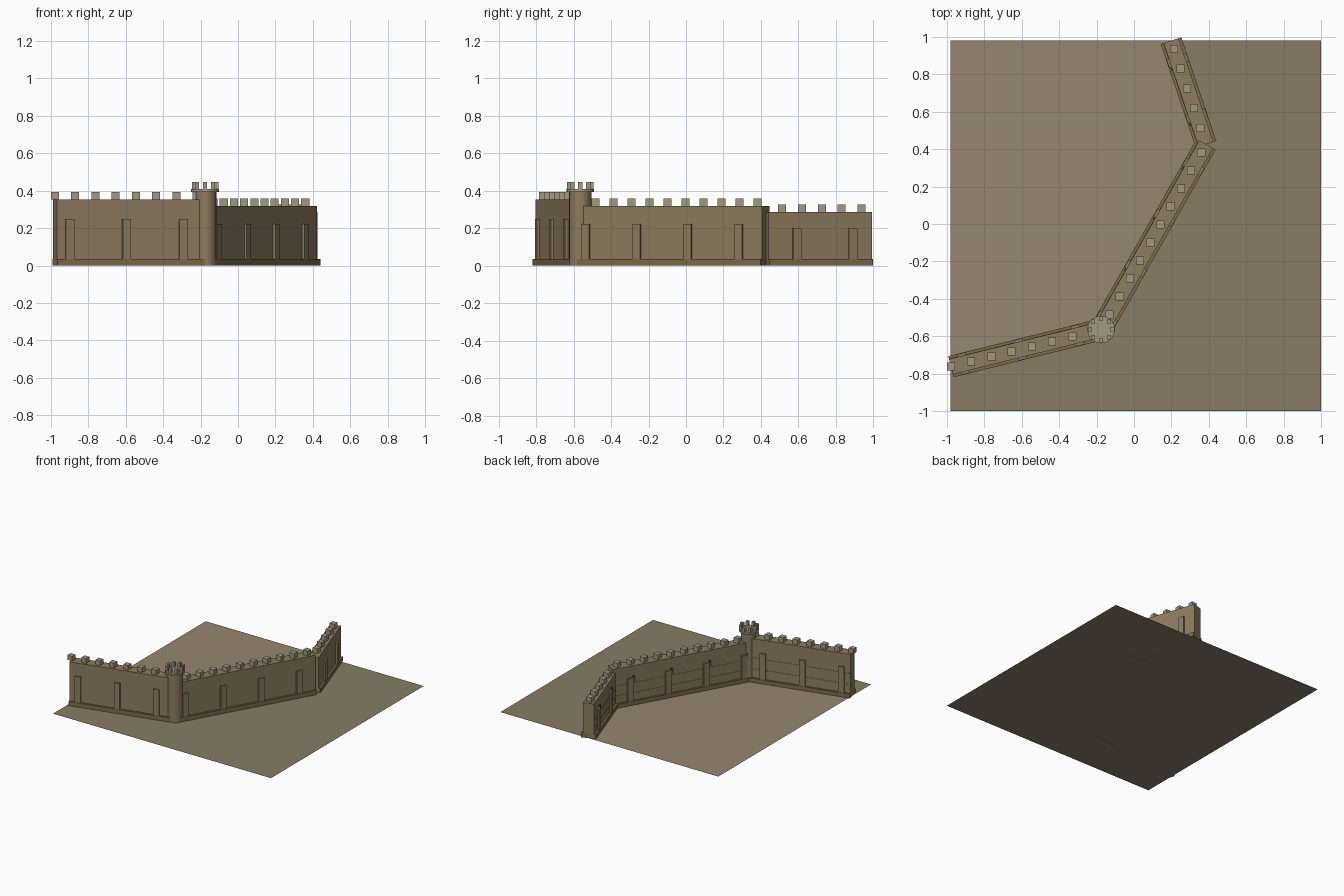
import bpy, bmesh, math
from mathutils import Vector, Matrix

if "Cube" in bpy.data.objects:
    bpy.data.objects.remove(bpy.data.objects["Cube"])


def material(name, r, g, b):
    m = bpy.data.materials.new(name)
    m.diffuse_color = (r, g, b, 1)
    m.use_nodes = True
    m.node_tree.nodes["Principled BSDF"].inputs["Base Color"].default_value = m.diffuse_color
    return m


WALL = material("wall_stone", 0.27, 0.20, 0.115)
PLINTH = material("plinth_stone", 0.21, 0.145, 0.07)
PALE = material("pale_stone", 0.37, 0.31, 0.22)
SLIT = material("slit_dark", 0.025, 0.07, 0.08)
OUTER = material("outer_earth", 0.25, 0.20, 0.13)
INNER = material("inner_earth", 0.31, 0.24, 0.16)


def finish(name, bm, mat):
    me = bpy.data.meshes.new(name)
    bm.to_mesh(me)
    bm.free()
    me.materials.append(mat)
    ob = bpy.data.objects.new(name, me)
    bpy.context.collection.objects.link(ob)
    return ob


def boxes(name, items, mat, frame=Matrix()):
    """One object made of boxes given as (centre x, centre y, bottom z, size x, y, z)."""
    bm = bmesh.new()
    for x, y, z, sx, sy, sz in items:
        m = frame @ Matrix.Translation((x, y, z + sz / 2)) @ Matrix.Diagonal((sx, sy, sz, 1))
        bmesh.ops.create_cube(bm, size=1, matrix=m)
    return finish(name, bm, mat)


def cylinder(name, x, y, z, r, h, mat):
    bm = bmesh.new()
    bmesh.ops.create_cone(bm, cap_ends=True, segments=20, radius1=r, radius2=r, depth=h,
                          matrix=Matrix.Translation((x, y, z + h / 2)))
    ob = finish(name, bm, mat)
    bpy.context.view_layer.objects.active = ob
    ob.select_set(True)
    bpy.ops.object.shade_smooth_by_angle(angle=math.radians(35))
    ob.select_set(False)


def ground(name, pts, z, mat):
    bm = bmesh.new()
    bm.faces.new([bm.verts.new((x, y, z)) for x, y in pts])
    bmesh.ops.triangulate(bm, faces=bm.faces[:])
    finish(name, bm, mat)


# Wall corner points
A, B, C, D = (-0.979, -0.763), (-0.176, -0.564), (0.385, 0.426), (0.198, 0.98)

# Ground: whole field, with the enclosed yard laid on it
ground("outer_ground", [(-0.98, -1), (1, -1), (1, 0.98), (-0.98, 0.98)], 0, OUTER)
ground("inner_ground", [(-0.98, 0.98), (-0.98, A[1]), B, C, (D[0], 0.98)], 0.002, INNER)

# start, end, height, pilaster start, pilaster count, merlon start, merlon count, merlon step
walls = [
    ("west_wall", A, B, 0.354, 0.07, 3, 0.0, 8, 0.1115),
    ("middle_wall", B, C, 0.319, 0.061, 4, 0.092, 10, 0.1105),
    ("north_wall", C, D, 0.286, 0.16, 2, 0.092, 5, 0.1117),
]
for name, p, q, h, t0, n, m0, mn, step in walls:
    p, d = Vector(p), Vector(q) - Vector(p)
    L = d.length
    frame = Matrix.Translation((p.x, p.y, 0)) @ Matrix.Rotation(math.atan2(d.y, d.x), 4, 'Z')
    boxes(name, [(L / 2, 0, 0, L, 0.084, h)], WALL, frame)
    boxes(name + "_plinth", [(L / 2, 0, 0, L, 0.116, 0.035)], PLINTH, frame)
    # Pilasters on both faces
    ts = [t0 + i * 0.313 for i in range(n)]
    boxes(name + "_pilasters", [(t, s * 0.048, 0, 0.046, 0.016, 0.7 * h)
                                for t in ts for s in (-1, 1)], WALL, frame)
    # Thin stone courses on the inner face
    boxes(name + "_courses", [(L / 2, 0.042, f * h, L, 0.003, 0.004)
                              for f in (0.3, 0.55)], PLINTH, frame)
    # Small dark slits beside the inner pilasters
    if name != "west_wall":
        boxes(name + "_slits", [(t - 0.032, 0.044, 0.6 * h, 0.018, 0.012, 0.045)
                                for t in ts], SLIT, frame)
    # Merlons stay square to the grid
    u = d.normalized()
    spots = [p + u * (m0 + i * step) for i in range(mn)]
    boxes(name + "_merlons", [(s.x, s.y, h, 0.043, 0.043, 0.039) for s in spots], PALE)

# Corner tower with cap and crown of merlons
cylinder("tower_body", B[0], B[1], 0, 0.06, 0.396, WALL)
cylinder("tower_cap", B[0], B[1], 0.394, 0.074, 0.014, PALE)
crown = [(B[0] + 0.06 * math.cos(k * math.pi / 4), B[1] + 0.06 * math.sin(k * math.pi / 4),
          0.406, 0.022, 0.022, 0.04) for k in range(8)]
boxes("tower_merlons", crown, PALE)
